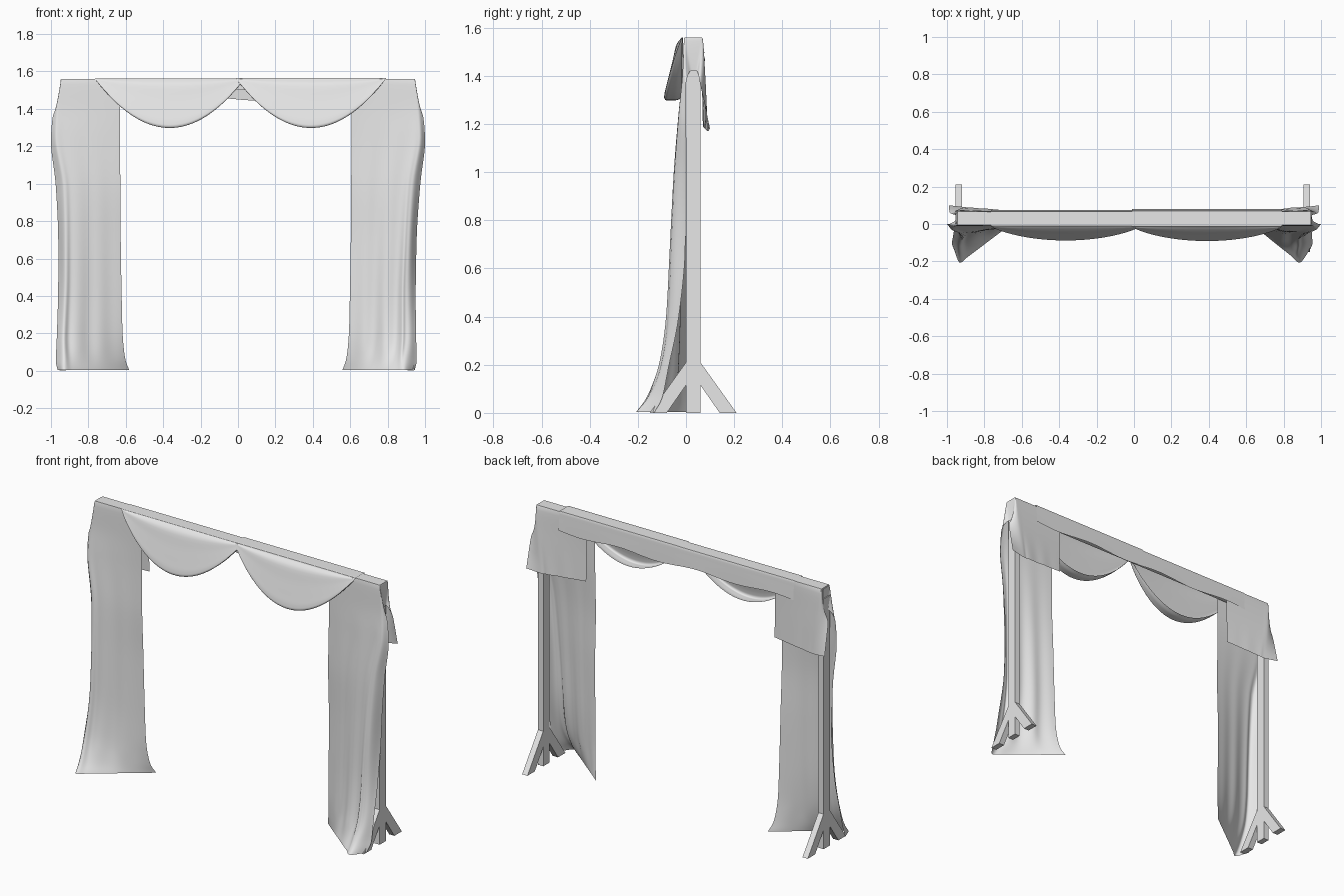
import bpy, bmesh, math

if "Cube" in bpy.data.objects:
    bpy.data.objects.remove(bpy.data.objects["Cube"])

white = bpy.data.materials.new("soft_white")
white.diffuse_color = (0.8, 0.8, 0.8, 1)
white.use_nodes = True
white.node_tree.nodes["Principled BSDF"].inputs["Base Color"].default_value = white.diffuse_color


def make_object(name, verts, faces, smooth=False):
    me = bpy.data.meshes.new(name)
    me.from_pydata(verts, [], faces)
    me.materials.append(white)
    ob = bpy.data.objects.new(name, me)
    bpy.context.collection.objects.link(ob)
    if smooth:
        bpy.context.view_layer.objects.active = ob
        ob.select_set(True)
        bpy.ops.object.shade_smooth_by_angle(angle=math.radians(60))
        ob.select_set(False)
    return ob


def extrude_x(name, profile, x0, x1):
    """Solid made from a (y, z) outline stretched along x."""
    n = len(profile)
    verts = [(x, y, z) for x in (x0, x1) for y, z in profile]
    faces = [tuple(range(n)), tuple(range(2 * n - 1, n - 1, -1))]
    faces += [(i, i + n, (i + 1) % n + n, (i + 1) % n) for i in range(n)]
    ob = make_object(name, verts, faces)
    bm = bmesh.new()
    bm.from_mesh(ob.data)
    bmesh.ops.recalc_face_normals(bm, faces=bm.faces)
    bm.to_mesh(ob.data)
    bm.free()


def smooth_path(pts, steps):
    """Curve through the points without overshoot."""
    def slope(i, k):
        if i == 0 or i == len(pts) - 1:
            j = min(i, len(pts) - 2)
            return pts[j + 1][k] - pts[j][k]
        a, b = pts[i][k] - pts[i - 1][k], pts[i + 1][k] - pts[i][k]
        return 0 if a * b <= 0 else 2 * a * b / (a + b)
    out = []
    for i in range(len(pts) - 1):
        for s in range(steps):
            t = s / steps
            h = (2*t**3 - 3*t*t + 1, t**3 - 2*t*t + t, 3*t*t - 2*t**3, t**3 - t*t)
            out.append(tuple(h[0] * pts[i][k] + h[1] * slope(i, k) + h[2] * pts[i + 1][k]
                             + h[3] * slope(i + 1, k) for k in range(len(pts[0]))))
    out.append(tuple(pts[-1]))
    return out


def cloth(name, rows, flip=False):
    m = len(rows[0])
    faces = []
    for i in range(len(rows) - 1):
        for j in range(m - 1):
            f = (i*m + j, (i+1)*m + j, (i+1)*m + j + 1, i*m + j + 1)
            faces.append(f[::-1] if flip else f)
    make_object(name, [p for r in rows for p in r], faces, True)


# Stand: beam, posts and slanted feet
extrude_x("top_beam", [(0, 1.5), (0.06, 1.5), (0.06, 1.557), (0, 1.557)], -0.95, 0.94)
for side, c in (("left", -0.9375), ("right", 0.9225)):
    a, b = c - 0.0175, c + 0.0175
    extrude_x(side + "_post", [(0, 0), (0.06, 0), (0.06, 1.5), (0, 1.5)], a, b)
    extrude_x(side + "_back_foot", [(0.06, 0.21), (0.21, 0), (0.14, 0), (0.06, 0.115)], a, b)
    extrude_x(side + "_front_foot", [(0, 0.21), (-0.15, 0), (-0.08, 0), (0, 0.115)], a, b)

# Side curtains: inner edge, front fold and outer edge at each station,
# from the back flap over the beam down to the floor
STATIONS = [
    (0.625, 0.07, 1.19, 0.90, 0.09, 1.17, 0.99, 0.10, 1.18),
    (0.625, 0.066, 1.40, 0.93, 0.08, 1.40, 0.985, 0.06, 1.36),
    (0.62, 0.065, 1.56, 0.945, 0.066, 1.56, 0.95, 0.045, 1.42),
    (0.62, -0.005, 1.56, 0.945, -0.006, 1.56, 0.955, 0.02, 1.42),
    (0.62, -0.008, 1.40, 0.96, -0.015, 1.40, 0.99, 0.0, 1.36),
    (0.62, -0.008, 1.25, 0.97, -0.03, 1.25, 1.0, 0.0, 1.22),
    (0.617, -0.01, 1.00, 0.93, -0.05, 1.00, 0.975, -0.003, 1.0),
    (0.615, 0.0, 0.70, 0.91, -0.065, 0.70, 0.955, -0.003, 0.70),
    (0.61, 0.005, 0.40, 0.90, -0.08, 0.40, 0.95, -0.03, 0.40),
    (0.605, 0.01, 0.20, 0.90, -0.11, 0.20, 0.952, -0.07, 0.20),
    (0.59, 0.03, 0.06, 0.89, -0.165, 0.06, 0.955, -0.10, 0.06),
    (0.57, 0.055, 0.004, 0.885, -0.207, 0.004, 0.945, -0.13, 0.004),
]
for side, sx in (("left", -1), ("right", 1)):
    rows = []
    for st in smooth_path(STATIONS, 6):
        A = (st[0] - 0.012 * sx,) + st[1:3]
        B, C = st[3:6], st[6:9]
        if sx < 0:  # left corner reaches further out near the floor
            w = max(0, 1 - B[2])
            B = (B[0] + 0.045 * w, B[1], B[2])
            C = (C[0] + 0.02 * w, C[1], C[2])
        mix = lambda t: tuple(p + (q - p) * t for p, q in zip(A, B))
        row = smooth_path([A, mix(0.3), mix(0.6), mix(0.88), B, C], 8)
        # soft vertical folds, stronger lower down
        out = []
        for j, (x, y, z) in enumerate(row):
            u = j / (len(row) - 1)
            amp = (0.009 if sx > 0 else 0.004) * max(0, 1.35 - z) * min(1, 8 * z)
            fold = math.sin(math.pi * u) * math.sin(u * 24 + sx)
            out.append((sx * x, y + amp * fold, z))
        rows.append(out)
    cloth(side + "_curtain", rows, sx < 0)

# Swags: sheet hung over the beam, bulging forward and curling under
HANG = [(0, 0), (0.3, 0.1), (0.56, 0.4), (0.82, 0.7), (0.97, 0.88), (1, 0.95),
        (0.88, 1.0), (0.45, 1.0), (0.05, 0.97)]
for side, centre, lift in (("left", -0.365, 0), ("right", 0.39, 0.003)):
    cols = []
    for j in range(49):
        u = -1 + j / 24
        k = 1 - u * u
        x = centre + 0.4 * u
        wave = 0.008 * math.sin(5 * u + centre * 4)
        path = [(0.076 + lift, 1.45 + wave), (0.071 + lift, 1.52),
                (0.066 + lift, 1.562 + lift), (-0.01 - lift, 1.562 + lift)]
        path += [(-0.012 - lift - 0.076 * k ** 0.8 * fy, 1.56 - 0.262 * k * fz)
                 for fy, fz in HANG]
        cols.append([(x, y, z) for y, z in smooth_path(path, 4)])
    cloth(side + "_swag", [list(r) for r in zip(*cols)])
